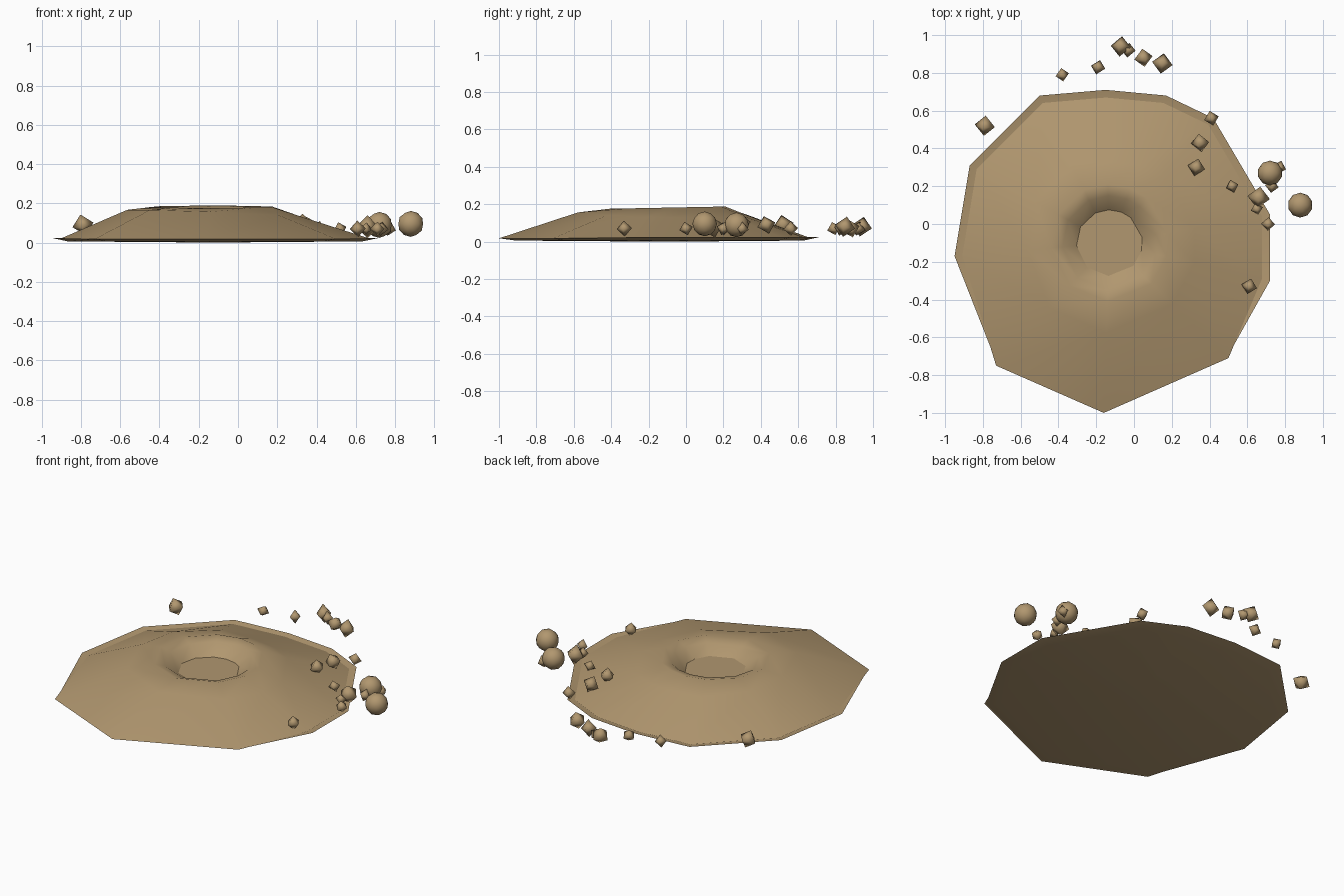
import bpy, bmesh, math, random
from mathutils import Vector

random.seed(4)
cube = bpy.data.objects.get("Cube")
if cube:
    bpy.data.objects.remove(cube, do_unlink=True)

earth = bpy.data.materials.new("dry_earth")
earth.use_nodes = True
earth.diffuse_color = (0.44, 0.31, 0.16, 1)
earth.node_tree.nodes["Principled BSDF"].inputs["Base Color"].default_value = earth.diffuse_color

CENTRE = Vector((-0.13, -0.1))
OUTLINE = [Vector(p) for p in (
    (-0.95, -0.17), (-0.73, -0.75), (-0.16, -1.0), (0.5, -0.71), (0.72, -0.3), (0.72, 0.05),
    (0.42, 0.56), (0.17, 0.68), (-0.15, 0.71), (-0.5, 0.68), (-0.87, 0.31))]


def finish(name, bm, smooth=True):
    mesh = bpy.data.meshes.new(name)
    bm.to_mesh(mesh)
    bm.free()
    mesh.materials.append(earth)
    for poly in mesh.polygons:
        poly.use_smooth = smooth
    obj = bpy.data.objects.new(name, mesh)
    bpy.context.collection.objects.link(obj)
    return obj


def directions():
    """Offset to each outline corner and its unit direction."""
    for corner in OUTLINE:
        offset = corner - CENTRE
        yield offset, offset.normalized()


def make_ring(bm, rule):
    """One vertex per outline corner; rule gives (xy offset, height)."""
    ring = []
    for offset, unit in directions():
        xy, z = rule(offset, unit)
        ring.append(bm.verts.new((CENTRE.x + xy.x, CENTRE.y + xy.y, z)))
    return ring


def bridge(bm, outer, inner, down=False):
    n = len(outer)
    for i in range(n):
        j = (i + 1) % n
        quad = [outer[i], outer[j], inner[j], inner[i]]
        bm.faces.new(quad[::-1] if down else quad)


def front_side(unit):
    return unit.y < -0.6


# Height rules for the mound
def edge(offset, unit):
    return offset * (1.0 if front_side(unit) else 0.95), 0.018


def shoulder(offset, unit):
    return offset * 0.53, 0.148 - 0.018 * unit.x - 0.008 * unit.y


def crest(offset, unit):
    return unit * 0.31, 0.182 + 0.006 * unit.y


def lip(offset, unit):
    return unit * 0.25, 0.165 + 0.008 * unit.y


def floor_edge(offset, unit):
    return unit * 0.175, 0.11


# Mound with a sunken middle
bm = bmesh.new()
rings = [make_ring(bm, rule) for rule in (edge, shoulder, crest, lip, floor_edge)]
for outer, inner in zip(rings, rings[1:]):
    bridge(bm, outer, inner)
finish("mound", bm)

# Flat floor of the crater
bm = bmesh.new()
bm.faces.new(make_ring(bm, floor_edge))
finish("crater_floor", bm, smooth=False)

# Shallow underside that shows as a thin border
bm = bmesh.new()
border = make_ring(bm, lambda o, u: (o * (0.99 if front_side(u) else 1.0), 0.017 if front_side(u) else 0.024))
inner = make_ring(bm, lambda o, u: (o * 0.9, 0.006))
bridge(bm, border, inner, down=True)
middle = bm.verts.new((CENTRE.x, CENTRE.y, 0))
for i, vert in enumerate(inner):
    bm.faces.new((middle, inner[(i + 1) % len(inner)], vert))
finish("underside", bm)


# Loose stones
def stone(name, x, y, z, radius, sides):
    bm = bmesh.new()
    if sides == 4:
        ends = [bm.verts.new((0, 0, s * radius)) for s in (1, -1)]
        belt = [bm.verts.new((radius * math.cos(a), radius * math.sin(a), 0))
                for a in (math.tau * k / sides for k in range(sides))]
        for k in range(sides):
            a, b = belt[k], belt[(k + 1) % sides]
            bm.faces.new((a, b, ends[0]))
            bm.faces.new((b, a, ends[1]))
    else:
        bmesh.ops.create_icosphere(bm, subdivisions=2, radius=radius)
    obj = finish(name, bm)
    obj.location = (x, y, z)
    if sides == 4:
        obj.rotation_euler = [random.uniform(-0.35, 0.35) for _ in range(3)]


PEBBLES = (
    (-0.07, 0.94, 0.08, 0.055), (-0.03, 0.92, 0.07, 0.04), (0.05, 0.88, 0.07, 0.05),
    (0.15, 0.85, 0.08, 0.055), (-0.19, 0.83, 0.07, 0.04), (-0.38, 0.79, 0.07, 0.037),
    (-0.79, 0.52, 0.09, 0.055), (0.41, 0.56, 0.07, 0.04), (0.35, 0.43, 0.09, 0.05),
    (0.33, 0.3, 0.1, 0.047), (0.52, 0.2, 0.07, 0.035), (0.66, 0.14, 0.08, 0.06),
    (0.65, 0.08, 0.07, 0.033), (0.71, 0, 0.07, 0.037), (0.61, -0.33, 0.07, 0.042),
    (0.77, 0.3, 0.07, 0.037), (0.73, 0.2, 0.07, 0.037))
for number, spec in enumerate(PEBBLES, 1):
    stone(f"pebble_{number}", *spec, 4)

stone("boulder_outer", 0.88, 0.1, 0.095, 0.066, 8)
stone("boulder_inner", 0.72, 0.27, 0.09, 0.066, 8)
